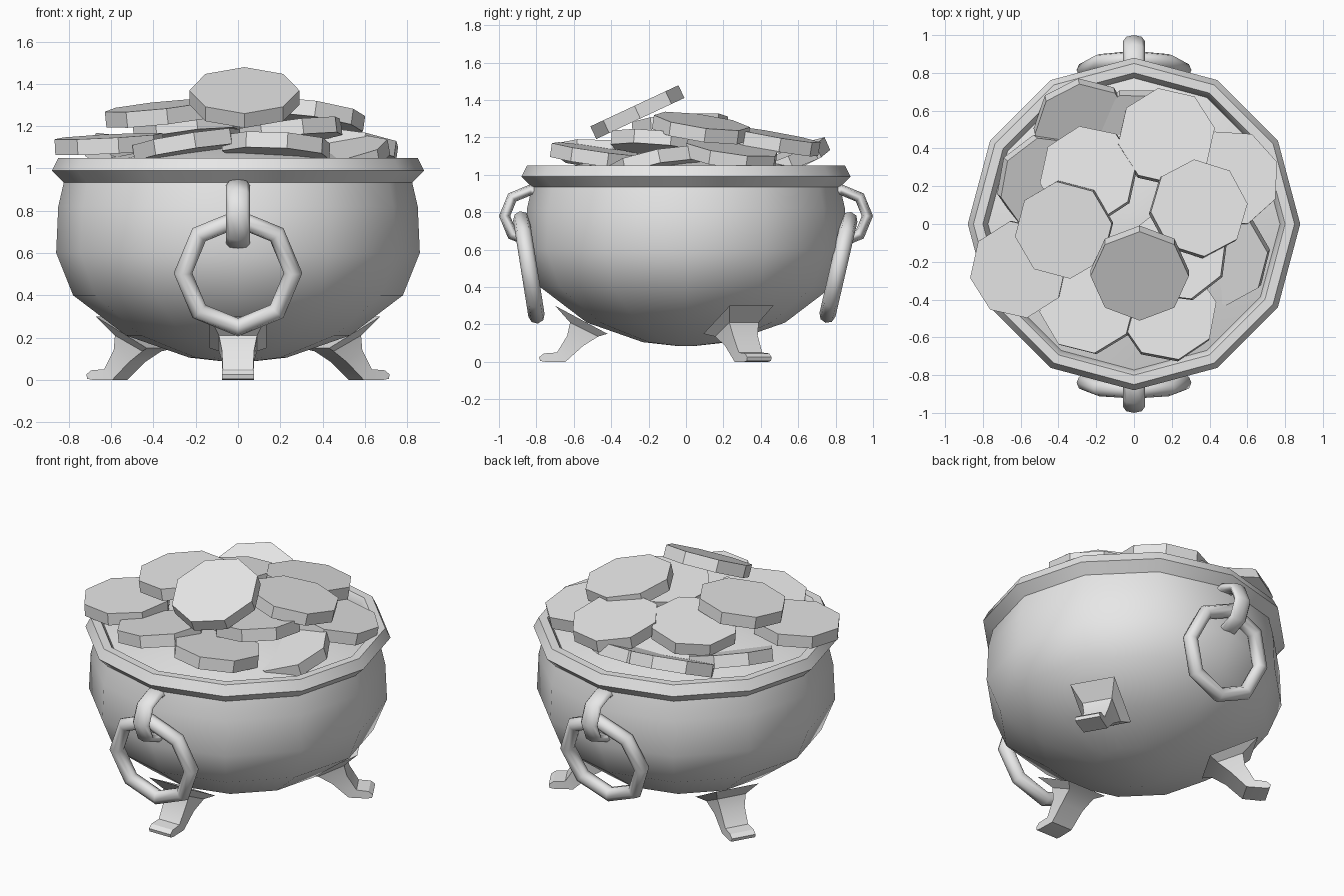
import bpy, bmesh, math
from mathutils import Matrix, Vector

cube = bpy.data.objects.get("Cube")
if cube:
    bpy.data.objects.remove(cube, do_unlink=True)

grey = bpy.data.materials.new("plain_grey")
grey.use_nodes = True
grey.diffuse_color = (0.8, 0.8, 0.8, 1)
grey.node_tree.nodes["Principled BSDF"].inputs["Base Color"].default_value = (0.8, 0.8, 0.8, 1)


def finish(obj, name, smooth=None):
    """Name, colour and shade an object; smooth is the sharp-edge angle."""
    obj.name = name
    mesh = obj.data
    mesh.materials.clear()
    mesh.materials.append(grey)
    for poly in mesh.polygons:
        poly.use_smooth = smooth is not None
    if smooth is not None:
        mesh.set_sharp_from_angle(angle=math.radians(smooth))
    return obj


def loft(name, rings, smooth=None, cap=True, loop=False):
    """Skin a list of equal-length point rings."""
    bm = bmesh.new()
    rows = [[bm.verts.new(p) for p in ring] for ring in rings]
    pairs = list(zip(rows, rows[1:]))
    if loop:
        pairs.append((rows[-1], rows[0]))
    for a, b in pairs:
        for i in range(len(a)):
            j = (i + 1) % len(a)
            bm.faces.new((a[i], a[j], b[j], b[i]))
    if cap:
        bm.faces.new(rows[0])
        bm.faces.new(rows[-1])
    bmesh.ops.recalc_face_normals(bm, faces=bm.faces)
    mesh = bpy.data.meshes.new(name)
    bm.to_mesh(mesh)
    bm.free()
    obj = bpy.data.objects.new(name, mesh)
    bpy.context.collection.objects.link(obj)
    return finish(obj, name, smooth)


def circle(r, z, sides=12):
    return [(r * math.cos(math.tau * i / sides), r * math.sin(math.tau * i / sides), z)
            for i in range(sides)]


def torus(name, location, rotation, major, minor, depth=1.0):
    bpy.ops.mesh.primitive_torus_add(
        major_segments=8, minor_segments=8, major_radius=major, minor_radius=minor,
        location=location, rotation=rotation)
    obj = bpy.context.object
    obj.scale.z = depth
    return finish(obj, name, 50)


# Round bowl
bowl = [(0.05, 0.085), (0.23, 0.105), (0.53, 0.21), (0.78, 0.4),
        (0.86, 0.6), (0.85, 0.82), (0.82, 0.95)]
loft("bowl", [circle(r, z) for r, z in bowl], smooth=60)

# Thick rim
rim = [(0.82, 0.93), (0.88, 0.99), (0.85, 1.05), (0.8, 1.05), (0.77, 1.0), (0.78, 0.94)]
loft("rim", [circle(r, z) for r, z in rim], smooth=45, cap=False, loop=True)

# Shallow mound filling the bowl beneath the coins
mound = [(0.79, 1.0), (0.6, 1.05), (0.3, 1.11), (0.05, 1.13)]
loft("mound", [circle(r, z) for r, z in mound], smooth=60)

# Hanging rings and their brackets, front and back
for side, label, tilt, ring_y in ((-1, "front", 9, 0.84), (1, "back", 13, 0.815)):
    torus(label + "_bracket", (0, side * 0.83, 0.78), (0, math.pi / 2, 0), 0.14, 0.03, 1.9)
    torus(label + "_ring", (0, side * ring_y, 0.505),
          (math.radians(90 - side * tilt), 0, 0), 0.26, 0.044)

# Three flared legs: outer point, inner point, half width from top to toe
leg = [((0.70, 0.30), (0.42, 0.15), 0.135),
       ((0.62, 0.21), (0.47, 0.135), 0.09),
       ((0.635, 0.14), (0.55, 0.085), 0.076),
       ((0.69, 0.05), (0.645, 0.0), 0.072),
       ((0.76, 0.045), (0.75, 0.0), 0.075),
       ((0.785, 0.025), (0.78, 0.005), 0.075)]
for label, angle in (("front", -90), ("back_left", 30), ("back_right", 150)):
    turn = Matrix.Rotation(math.radians(angle), 3, "Z")
    sections = []
    for (ro, zo), (ri, zi), w in leg:
        corners = ((ro, -w, zo), (ro, w, zo), (ri, w, zi), (ri, -w, zi))
        sections.append([turn @ Vector(c) for c in corners])
    loft(label + "_leg", sections, smooth=25)

# Heap of eight-sided coins: x, y, z, tilt about x, tilt about y, spin
coins = [(0.03, -0.26, 1.335, 25, 0, 0),
         (-0.37, -0.03, 1.26, 4, -6, 8),
         (0.34, 0.08, 1.25, -8, 8, 6),
         (-0.24, 0.26, 1.19, -6, -7, 10),
         (0.17, 0.46, 1.18, -10, 3, 10),
         (0.51, 0.24, 1.11, -8, 8, 20),
         (0.24, -0.15, 1.17, -5, -7, 15),
         (0.18, -0.47, 1.10, -8, 3, 12),
         (-0.24, -0.43, 1.11, -4, -9, 8),
         (-0.61, -0.24, 1.115, 2, -3, 10),
         (-0.27, 0.52, 1.06, 24, 5, 5),
         (0.46, -0.17, 1.05, 12, -10, 8),
         (-0.47, 0.22, 1.04, 14, 16, 12),
         (0.02, 0.47, 1.03, 22, 0, 22)]
for n, (x, y, z, rx, ry, spin) in enumerate(coins, 1):
    bpy.ops.mesh.primitive_cylinder_add(vertices=8, radius=0.26, depth=0.075)
    coin = bpy.context.object
    tilt = Matrix.Rotation(math.radians(rx), 4, "X") @ Matrix.Rotation(math.radians(ry), 4, "Y")
    coin.matrix_world = (Matrix.Translation((x, y, z)) @ tilt
                         @ Matrix.Rotation(math.radians(spin), 4, "Z"))
    finish(coin, f"coin_{n}")
